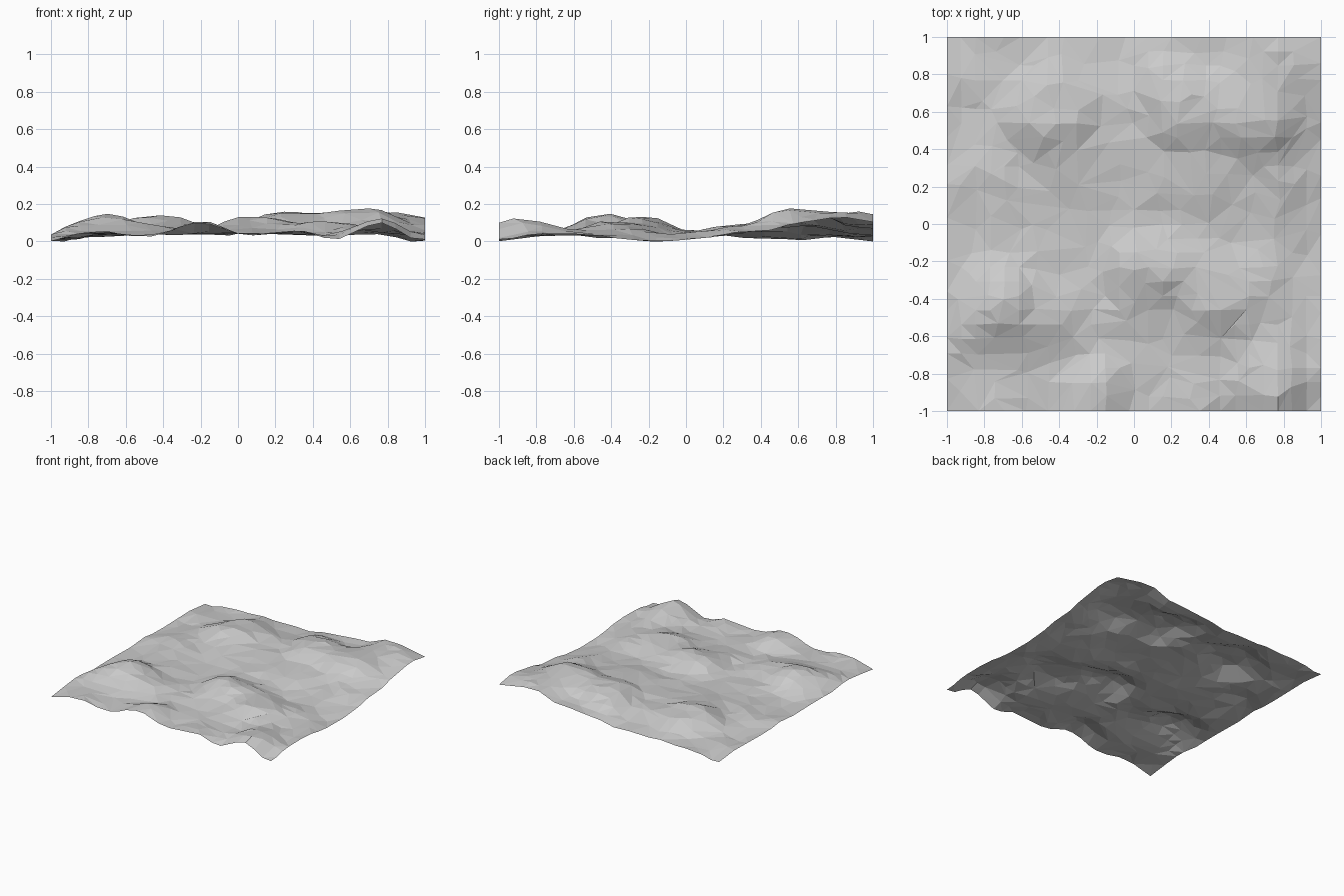
import bpy, bmesh, math
from mathutils import Vector, noise

if "Cube" in bpy.data.objects:
    bpy.data.objects.remove(bpy.data.objects["Cube"])

# Measured summits and hollows: (x, y, height in hundredths)
SPOTS = [
    (-1, -1, 1), (-.77, -1, 6), (-.5, -1, 2.5), (-.23, -.95, 11), (.05, -1, 3), (.3, -1, 6),
    (.52, -1, 2.5), (.71, -.9, 11.5), (1, -1, 2),
    (-.8, -.72, 5), (-.4, -.72, 4), (.15, -.72, 5), (.5, -.72, 4), (1, -.6, 4),
    (-.77, -.47, 14), (-.48, -.5, 10), (-1, -.4, 2), (.1, -.24, 14), (.16, -.45, 8),
    (.47, -.4, 10.5), (-.3, -.3, 5), (.75, -.35, 6), (1, -.25, 1),
    (-1, 0, 2), (-.6, 0, 5), (-.2, 0, 5), (.2, 0, 5.5), (.6, 0, 5), (1, .05, 2.5),
    (-.7, .25, 6), (-.2, .25, 8), (.3, .25, 9), (.7, .25, 8), (1, .3, 5),
    (-1, .5, 2), (-.42, .6, 13.5), (-.05, .55, 8), (.27, .63, 16.5), (.7, .58, 18),
    (1, .65, 10), (-.75, .85, 3), (-.2, 1, 4), (.4, 1, 8), (.71, .9, 16.5), (.92, .82, 15),
    (1, 1, 11), (-1, 1, 1),
]
levels = [h / 100 for _, _, h in SPOTS]


def blend(x, y):
    """Weighted mean of the spot levels, falling back to a gently tilted floor."""
    weight = 0.12
    total = weight * (0.055 + 0.015 * (x + y))
    for (sx, sy, _), h in zip(SPOTS, levels):
        w = math.exp(-((x - sx) ** 2 + (y - sy) ** 2) / 0.028)
        total += w * h
        weight += w
    return total / weight


def ripple(x, y):
    return (0.016 * noise.noise(Vector((x * 5.5, y * 5.5, 3.7)))
            + 0.010 * noise.noise(Vector((x * 10.3, y * 10.3, 8.1))))


# Adjust the levels until the surface passes through the measured spots
for _ in range(6):
    errors = [h / 100 - blend(x, y) for x, y, h in SPOTS]
    levels = [a + 0.8 * e for a, e in zip(levels, errors)]

# Terrain sheet: fine grid, displaced
bm = bmesh.new()
bmesh.ops.create_grid(bm, x_segments=26, y_segments=26, size=1)
for v in bm.verts:
    x, y, _ = v.co
    v.co.z = min(0.188, max(0.004, blend(x, y) + ripple(x, y)))
lowest = min(v.co.z for v in bm.verts)
for v in bm.verts:
    v.co.z -= lowest
bmesh.ops.triangulate(bm, faces=bm.faces[:])
mesh = bpy.data.meshes.new("terrain")
bm.to_mesh(mesh)
bm.free()
terrain = bpy.data.objects.new("terrain", mesh)
bpy.context.collection.objects.link(terrain)

# Irregular low-poly facets
facets = terrain.modifiers.new("facets", 'DECIMATE')
facets.ratio = 0.5
